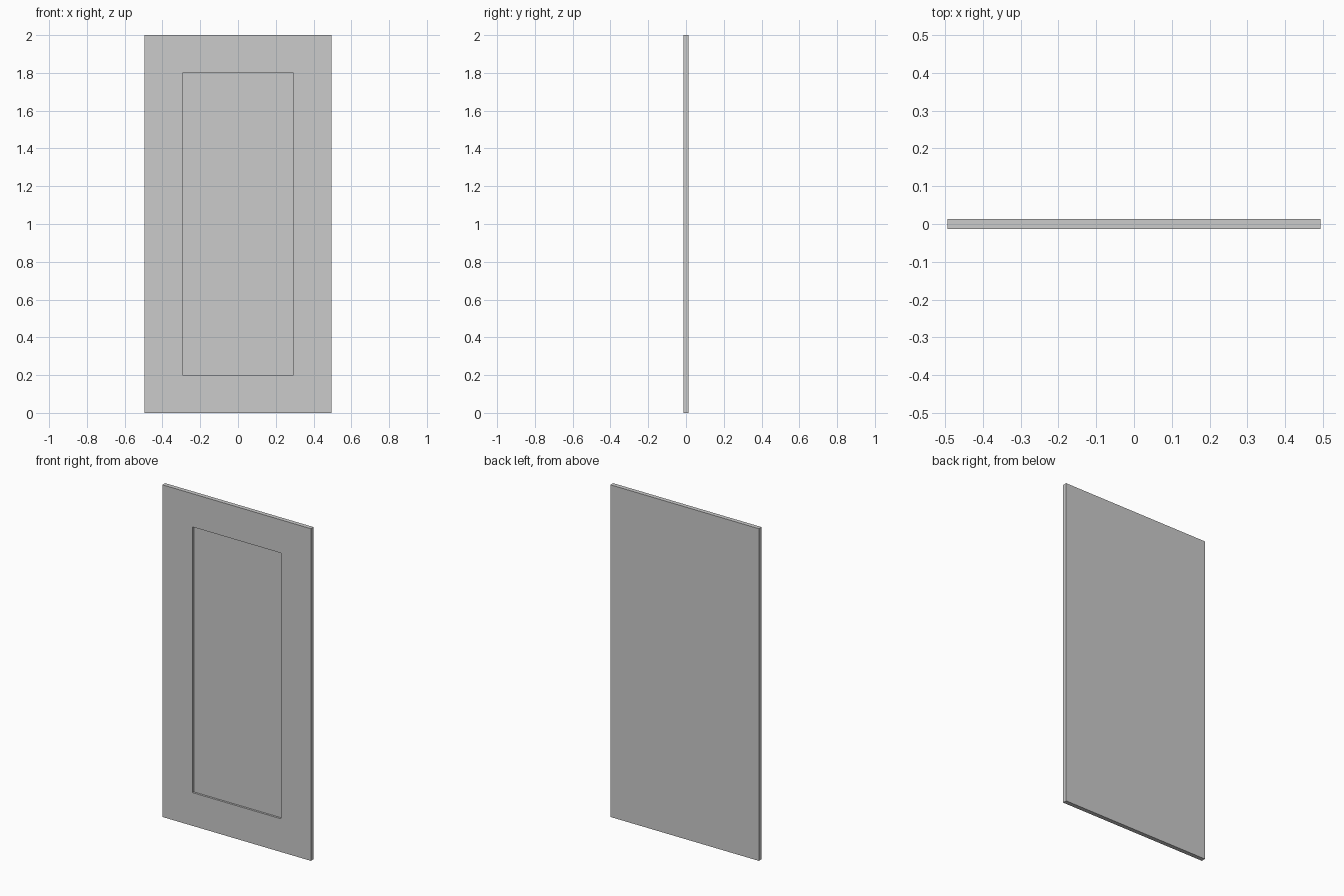
import bpy, bmesh

if "Cube" in bpy.data.objects:
    bpy.data.objects.remove(bpy.data.objects["Cube"])

W, H, T = 0.988, 2.0, 0.026    # door width, height, thickness
BORDER = 0.2                   # frame width around the panel
DEPTH = 0.012                  # recess depth of the panel

# Door slab standing on the ground
bm = bmesh.new()
bmesh.ops.create_cube(bm, size=1)
bmesh.ops.scale(bm, vec=(W, T, H), verts=bm.verts)
bmesh.ops.translate(bm, vec=(0, 0, H / 2), verts=bm.verts)

# Recessed panel: inset the front face, then push it inwards
bm.normal_update()
front = min(bm.faces, key=lambda f: f.normal.y)
bmesh.ops.inset_region(bm, faces=[front], thickness=BORDER, use_even_offset=True)
panel = bmesh.ops.extrude_discrete_faces(bm, faces=[front])["faces"][0]
bmesh.ops.translate(bm, vec=(0, DEPTH, 0), verts=panel.verts)
bmesh.ops.recalc_face_normals(bm, faces=bm.faces)

mesh = bpy.data.meshes.new("door_panel")
bm.to_mesh(mesh)
bm.free()
door = bpy.data.objects.new("door_panel", mesh)
bpy.context.collection.objects.link(door)
